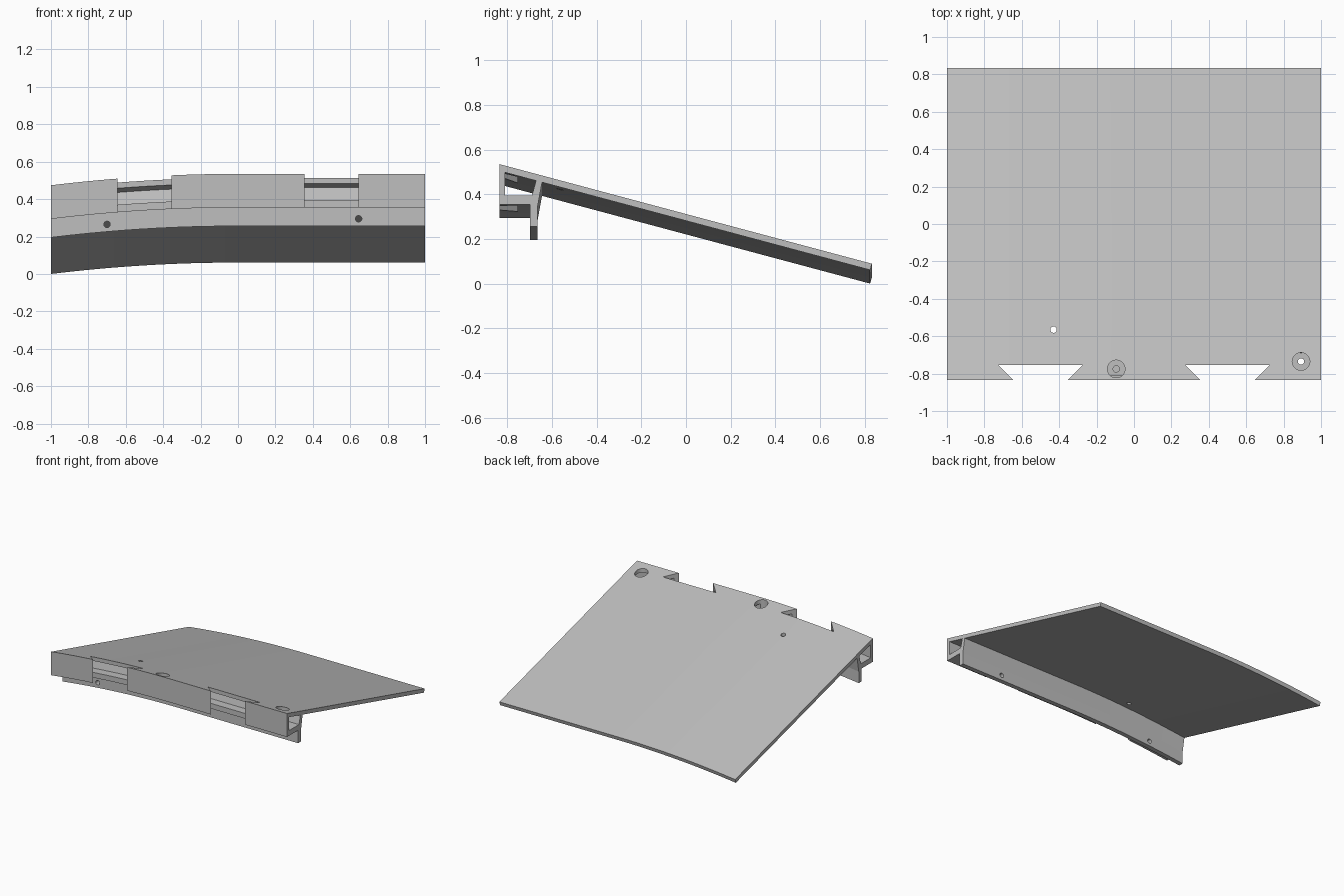
import bpy, bmesh, math
from mathutils import Matrix, Vector

cube = bpy.data.objects.get("Cube")
if cube:
    bpy.data.objects.remove(cube, do_unlink=True)

grey = bpy.data.materials.new("light grey")
grey.use_nodes = True
colour = (0.52, 0.52, 0.52, 1)
grey.diffuse_color = colour
grey.node_tree.nodes["Principled BSDF"].inputs["Base Color"].default_value = colour


def droop(x):
    return -0.061 * min(x, 0) ** 2


def finish(name, bm):
    bmesh.ops.recalc_face_normals(bm, faces=bm.faces[:])
    mesh = bpy.data.meshes.new(name)
    bm.to_mesh(mesh)
    bm.free()
    mesh.materials.append(grey)
    obj = bpy.data.objects.new(name, mesh)
    bpy.context.collection.objects.link(obj)
    return obj


def sweep(name, profile, stations):
    """Carry a (y, z) profile along x, following the drooping side."""
    bm = bmesh.new()
    rings = [[bm.verts.new((x, y, z + droop(x))) for y, z in profile] for x in stations]
    n = len(profile)
    for a, b in zip(rings, rings[1:]):
        for i in range(n):
            j = (i + 1) % n
            bm.faces.new((a[i], a[j], b[j], b[i]))
    bm.faces.new(rings[0])
    bm.faces.new(rings[-1])
    return finish(name, bm)


def drill(x, y, z, radius, length, axis="Z"):
    bm = bmesh.new()
    turn = Matrix.Rotation(math.pi / 2, 4, "X") if axis == "Y" else Matrix()
    bmesh.ops.create_cone(bm, cap_ends=True, segments=48, radius1=radius, radius2=radius,
                          depth=length, matrix=Matrix.Translation((x, y, z)) @ turn)
    return finish("drill_cutter", bm)


def dovetail(x):
    bm = bmesh.new()
    outline = [(x - 0.105, -0.875), (x + 0.105, -0.875), (x + 0.225, -0.755), (x - 0.225, -0.755)]
    face = bm.faces.new([bm.verts.new((px, py, 0.2)) for px, py in outline])
    top = bmesh.ops.extrude_face_region(bm, geom=[face])["geom"]
    bmesh.ops.translate(bm, vec=Vector((0, 0, 0.5)),
                        verts=[v for v in top if isinstance(v, bmesh.types.BMVert)])
    return finish("dovetail_cutter", bm)


# Sloping panel, front box beam and hanging flange in one section
stations = [-1 + i / 16 for i in range(17)] + [1]
section = [(-0.835, 0.535), (0.833, 0.089), (0.825, 0.061), (-0.645, 0.454),
           (-0.665, 0.345), (-0.665, 0.256), (-0.70, 0.256), (-0.70, 0.355), (-0.835, 0.355)]
panel = sweep("sloped_panel_with_beam", section, stations)

# Hollow of the box beam
hollow = [(-0.81, 0.498), (-0.672, 0.461), (-0.69, 0.395), (-0.81, 0.395)]
cutters = [sweep("beam_hollow_cutter", hollow, [-1.05] + stations + [1.05])]

# Dovetail notches, counterbored screw holes, panel hole and flange holes
cutters += [dovetail(x) for x in (-0.5, 0.5)]
cutters += [drill(-0.095, -0.775, 0.53, 0.047, 0.15), drill(-0.095, -0.775, 0.42, 0.017, 0.09),
            drill(0.893, -0.735, 0.53, 0.047, 0.15), drill(0.893, -0.735, 0.37, 0.017, 0.15),
            drill(-0.43, -0.565, 0.45, 0.017, 0.2),
            drill(-0.70, -0.68, 0.265, 0.017, 0.1, "Y"), drill(0.645, -0.68, 0.295, 0.017, 0.1, "Y")]

bpy.ops.object.select_all(action="DESELECT")
bpy.context.view_layer.objects.active = panel
panel.select_set(True)
for cutter in cutters:
    cutter.hide_render = True
    cut = panel.modifiers.new("cut", "BOOLEAN")
    cut.operation = "DIFFERENCE"
    cut.solver = "EXACT"
    cut.object = cutter
    bpy.ops.object.modifier_apply(modifier=cut.name)
    bpy.data.objects.remove(cutter, do_unlink=True)

bpy.ops.object.shade_smooth_by_angle(angle=math.radians(8))
